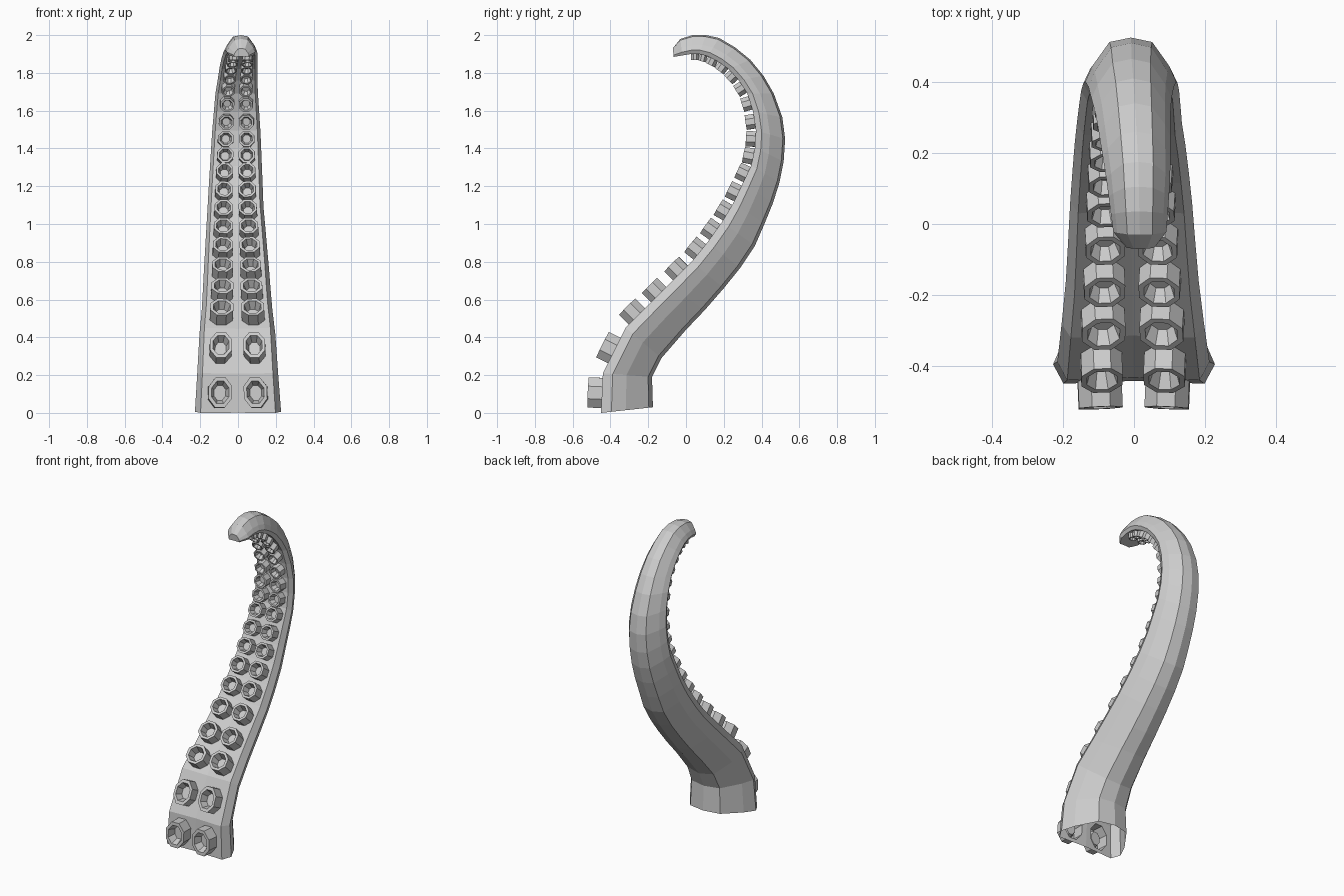
import bpy, bmesh, math
from mathutils import Vector

cube = bpy.data.objects.get("Cube")
if cube:
    bpy.data.objects.remove(cube, do_unlink=True)

# Stations from base to tip: inner edge (y, z), then outer edge (y, z)
STATIONS = [
    (-.45, 0, -.175, .03), (-.44, .21, -.18, .19), (-.32, .45, -.13, .29),
    (-.2, .57, 0, .44), (-.09, .68, .1, .545), (.03, .8, .2, .66),
    (.115, .905, .285, .765), (.19, 1.01, .365, .885), (.25, 1.11, .415, 1),
    (.3, 1.215, .46, 1.11), (.345, 1.31, .495, 1.22), (.365, 1.405, .517, 1.33),
    (.37, 1.495, .525, 1.45), (.355, 1.595, .51, 1.565), (.325, 1.69, .465, 1.69),
    (.28, 1.76, .41, 1.785), (.225, 1.82, .34, 1.87), (.17, 1.86, .26, 1.935),
    (.115, 1.888, .175, 1.985), (.07, 1.9, .105, 2), (.025, 1.9, .035, 2),
    (-.02, 1.892, -.03, 1.98), (-.065, 1.885, -.07, 1.93),
]
# Half width and sideways drift keyed by station
WIDTH = [(0, .228), (3, .187), (8, .148), (12, .128), (15, .105), (18, .09), (21, .075), (22, .04)]
DRIFT = [(0, 0), (8, -.013), (14, -.007), (18, .012), (22, .018)]
# Half cross-section: fraction of half width, fraction of depth
SECTION = [(0, .03), (.87, 0), (1, .2), (.85, .48), (.47, .92), (0, 1)]
SUCKER_ROWS = 20


def lookup(keys, i):
    for (a, va), (b, vb) in zip(keys, keys[1:]):
        if i <= b:
            return va + (vb - va) * (i - a) / (b - a)


def finish(bm, name, material):
    bmesh.ops.recalc_face_normals(bm, faces=bm.faces)
    mesh = bpy.data.meshes.new(name)
    bm.to_mesh(mesh)
    bm.free()
    mesh.materials.append(material)
    obj = bpy.data.objects.new(name, mesh)
    bpy.context.collection.objects.link(obj)
    return obj


def bridge(bm, low, high):
    n = len(low)
    for k in range(n):
        bm.faces.new((low[k], low[(k + 1) % n], high[(k + 1) % n], high[k]))


def octagon(center, u, v):
    reach = 1 / math.cos(math.pi / 8)
    angles = [math.pi / 8 + k * math.pi / 4 for k in range(8)]
    return [center + u * (reach * math.cos(a)) + v * (reach * math.sin(a)) for a in angles]


def add_sucker(bm, center, u, v, normal, height):
    # Outer wall, flat rim, sloped cup and floor
    levels = [(1, 0), (1, 1), (.74, 1), (.5, .35)]
    rings = [[bm.verts.new(p) for p in octagon(center + normal * height * h, u * s, v * s)]
             for s, h in levels]
    for low, high in zip(rings, rings[1:]):
        bridge(bm, low, high)
    bm.faces.new(rings[-1])


def add_panel(body, suckers, corners, row):
    # corners: right-up, left-up, left-down, right-down in the panel's own frame
    ru, lu, ld, rd = [c.co for c in corners]
    center = (ru + lu + ld + rd) / 4
    across = (ru + rd - lu - ld) / 2
    along = (ru + lu - rd - ld) / 2
    normal = across.cross(along).normalized()
    rx = across.length * (.32 if row < 2 else .36)
    ry = min(rx * (1.3 if row < 2 else 1), along.length * .45)
    u, v = across.normalized() * rx, along.normalized() * ry
    hole = [body.verts.new(p) for p in octagon(center, u, v)]
    # Join the square panel to the octagonal opening
    for k in range(4):
        a, b = hole[2 * k], hole[2 * k + 1]
        body.faces.new((corners[k], a, b))
        body.faces.new((corners[k], b, hole[(2 * k + 2) % 8], corners[(k + 1) % 4]))
    add_sucker(suckers, center, u, v, normal, rx * 1.25)


grey = bpy.data.materials.new("plain_grey")
grey.use_nodes = True
color = (.6, .6, .6, 1)
grey.diffuse_color = color
grey.node_tree.nodes["Principled BSDF"].inputs["Base Color"].default_value = color

body, suckers = bmesh.new(), bmesh.new()

# Full cross-section runs from the inner groove round the left side and back
outline = SECTION + [(-x, d) for x, d in reversed(SECTION[1:-1])]
rings = []
for i, (fy, fz, by, bz) in enumerate(STATIONS):
    inner, outer = Vector((0, fy, fz)), Vector((0, by, bz))
    w, drift = lookup(WIDTH, i), lookup(DRIFT, i)
    rings.append([body.verts.new(inner.lerp(outer, d) + Vector((x * w + drift, 0, 0)))
                  for x, d in outline])

# Skin, with a pierced panel on each side of the groove for every sucker row
count = len(outline)
for i, (low, high) in enumerate(zip(rings, rings[1:])):
    for k in range(count):
        n = (k + 1) % count
        if i < SUCKER_ROWS and k in (0, count - 1):
            add_panel(body, suckers, (high[n], high[k], low[k], low[n]), i)
        else:
            body.faces.new((low[k], low[n], high[n], high[k]))

# Closed blunt tip; the base stays open
body.faces.new(rings[-1])

finish(body, "tentacle_body", grey)
finish(suckers, "suckers", grey)
